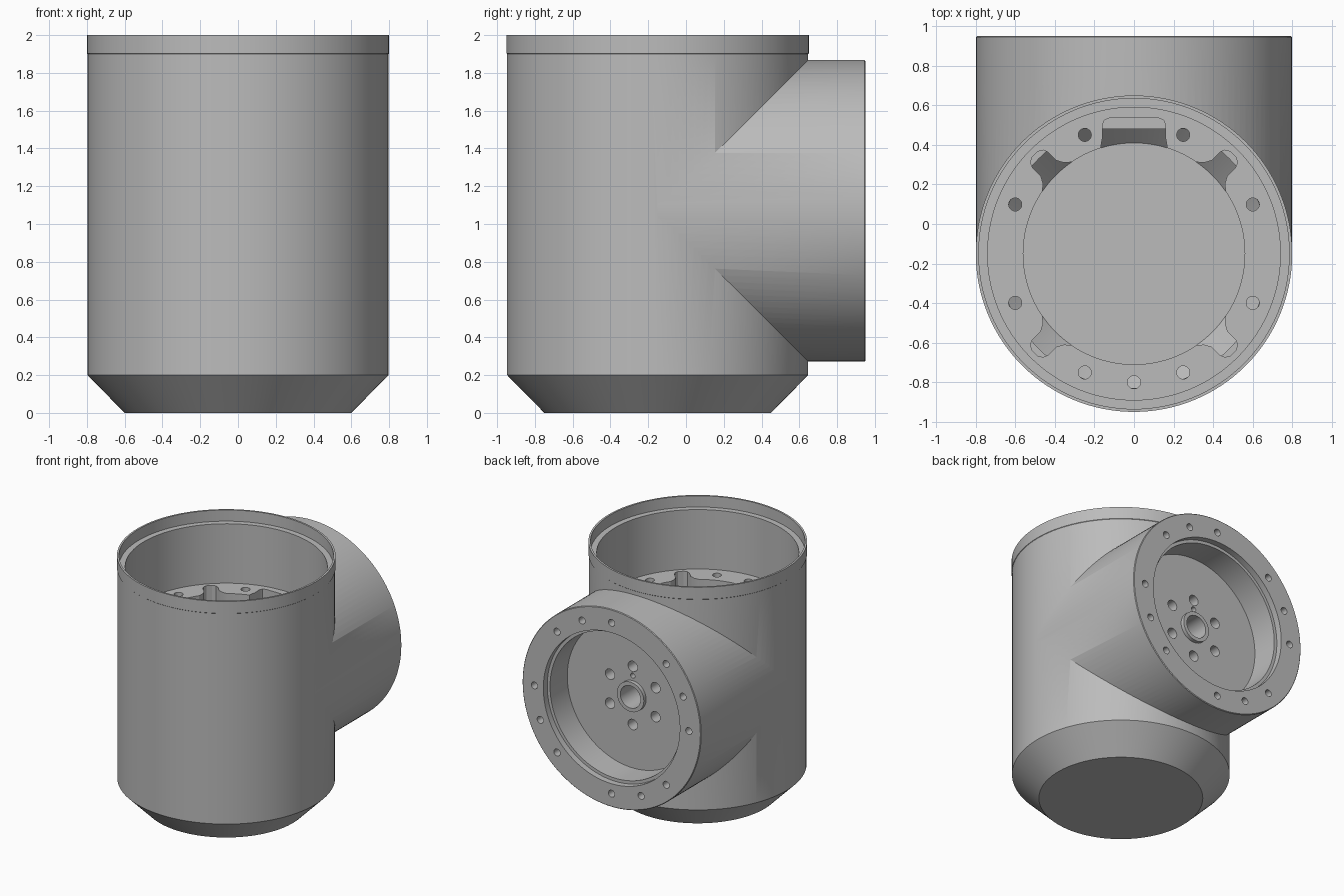
import bpy, bmesh
from math import cos, sin, pi, radians
from mathutils import Matrix, Vector

cube = bpy.data.objects.get("Cube")
if cube:
    bpy.data.objects.remove(cube, do_unlink=True)

grey = bpy.data.materials.new("satin grey")
grey.use_nodes = True
grey.diffuse_color = (0.5, 0.5, 0.5, 1)
grey.node_tree.nodes["Principled BSDF"].inputs["Base Color"].default_value = (0.5, 0.5, 0.5, 1)

# Frames: upright barrel, and side branch whose local z runs along +y
BARREL = Matrix.Translation((0, -0.15, 0))
BRANCH = Matrix.Translation((0, 0, 1.07)) @ Matrix.Rotation(-pi / 2, 4, 'X')


def finish(name, bm, frame):
    bmesh.ops.transform(bm, matrix=frame, verts=bm.verts)
    bmesh.ops.recalc_face_normals(bm, faces=bm.faces)
    mesh = bpy.data.meshes.new(name)
    bm.to_mesh(mesh)
    bm.free()
    mesh.materials.append(grey)
    obj = bpy.data.objects.new(name, mesh)
    bpy.context.collection.objects.link(obj)
    return obj


def add_lathe(bm, profile, sides=128, at=(0, 0), closed=False):
    """Turn a (radius, height) profile about the z axis."""
    rings = [[bm.verts.new((at[0] + r * cos(2 * pi * i / sides),
                            at[1] + r * sin(2 * pi * i / sides), z))
              for i in range(sides)] for r, z in profile]
    pairs = list(zip(rings, rings[1:]))
    if closed:
        pairs.append((rings[-1], rings[0]))
    else:
        bm.faces.new(rings[0])
        bm.faces.new(rings[-1])
    for a, b in pairs:
        for i in range(sides):
            j = (i + 1) % sides
            bm.faces.new((a[i], a[j], b[j], b[i]))


def lathe(name, profile, frame, **options):
    bm = bmesh.new()
    add_lathe(bm, profile, **options)
    return finish(name, bm, frame)


def drill(name, frame, circle, angles, radius, low, high):
    """Ring of round cutters."""
    bm = bmesh.new()
    for a in map(radians, angles):
        add_lathe(bm, [(radius, low), (radius, high)], 24,
                  (circle * cos(a), circle * sin(a)))
    return finish(name, bm, frame)


def slot(bm, outline, angle, low, high):
    """Prism cutter from a half outline of (distance, half width)."""
    loop = [(r, -w) for r, w in outline] + [(r, w) for r, w in reversed(outline)]
    turn = Matrix.Rotation(radians(angle), 4, 'Z')
    rows = [[bm.verts.new(turn @ Vector((r, w, z))) for r, w in loop] for z in (low, high)]
    bm.faces.new(rows[0])
    bm.faces.new(rows[1])
    for i in range(len(loop)):
        j = (i + 1) % len(loop)
        bm.faces.new((rows[0][i], rows[0][j], rows[1][j], rows[1][i]))


def combine(target, tool, operation='DIFFERENCE'):
    mod = target.modifiers.new(tool.name, 'BOOLEAN')
    mod.operation, mod.solver, mod.object = operation, 'EXACT', tool
    bpy.context.view_layer.objects.active = target
    bpy.ops.object.modifier_apply(modifier=mod.name)
    bpy.data.objects.remove(tool, do_unlink=True)


# Outer barrel with chamfered foot and top band, joined to the side branch
housing = lathe("housing", [(0.6, 0), (0.797, 0.2), (0.797, 1.9), (0.8, 1.903), (0.8, 2)], BARREL)
combine(housing, lathe("branch", [(0.798, -0.15), (0.798, 0.945), (0.793, 0.95)], BRANCH), 'UNION')

# Upper bore with a ledge for a lid
combine(housing, lathe("bore", [(0.74, 1.43), (0.74, 1.91), (0.785, 1.91), (0.785, 2.1)], BARREL))

# Lower cavity and flange opening, stopped by the branch bulkhead
cavity = lathe("cavity", [(0.56, 0.06), (0.68, 0.18), (0.68, 1.23), (0.56, 1.23), (0.56, 1.5)], BARREL)
combine(cavity, lathe("bulkhead", [(1.2, 0.48), (1.2, 0.9)], BRANCH))
combine(housing, cavity)

# Flange slots: four narrow diagonals and one wide at the back
bm = bmesh.new()
narrow = [(0.5, 0.11), (0.55, 0.105), (0.575, 0.075), (0.61, 0.056),
          (0.67, 0.056), (0.695, 0.045), (0.71, 0.02)]
wide = [(0.5, 0.17), (0.56, 0.165), (0.59, 0.158), (0.65, 0.16), (0.675, 0.15), (0.685, 0.125)]
for angle in (45, 135, 225, 315):
    slot(bm, narrow, angle, 1.2, 1.5)
slot(bm, wide, 90, 1.2, 1.5)
combine(housing, finish("slots", bm, BARREL))

# Flange bolt holes
flange_angles = [s * a + 90 for s in (-1, 1) for a in (22.5, 67.5, 112.5, 157.5)] + [270]
combine(housing, drill("flange_holes", BARREL, 0.65, flange_angles, 0.033, 1.2, 1.5))

# Branch recess, face bolt holes and bulkhead holes
combine(housing, lathe("recess", [(0.585, 0.68), (0.585, 0.9), (0.61, 0.9), (0.61, 1)], BRANCH))
face_angles = [180 + q + a for q in (0, 90, 180, 270) for a in (0, 22.5, 45)]
combine(housing, drill("face_holes", BRANCH, 0.69, face_angles, 0.028, 0.85, 1))
combine(housing, drill("hub_holes", BRANCH, 0.235, range(30, 390, 60), 0.042, 0.58, 0.75))
combine(housing, drill("pin_hole", BRANCH, 0.16, [270], 0.02, 0.6, 0.75))
combine(housing, lathe("shaft_hole", [(0.09, 0.4), (0.09, 0.75)], BRANCH, sides=48))

# Raised hub ring around the shaft hole
hub = lathe("hub_ring", [(0.09, 0.67), (0.12, 0.67), (0.12, 0.71), (0.09, 0.71)],
            BRANCH, sides=48, closed=True)

# Smooth shading with crisp machined edges
for obj in (housing, hub):
    bpy.ops.object.select_all(action='DESELECT')
    obj.select_set(True)
    bpy.context.view_layer.objects.active = obj
    bpy.ops.object.shade_smooth_by_angle(angle=radians(30))
